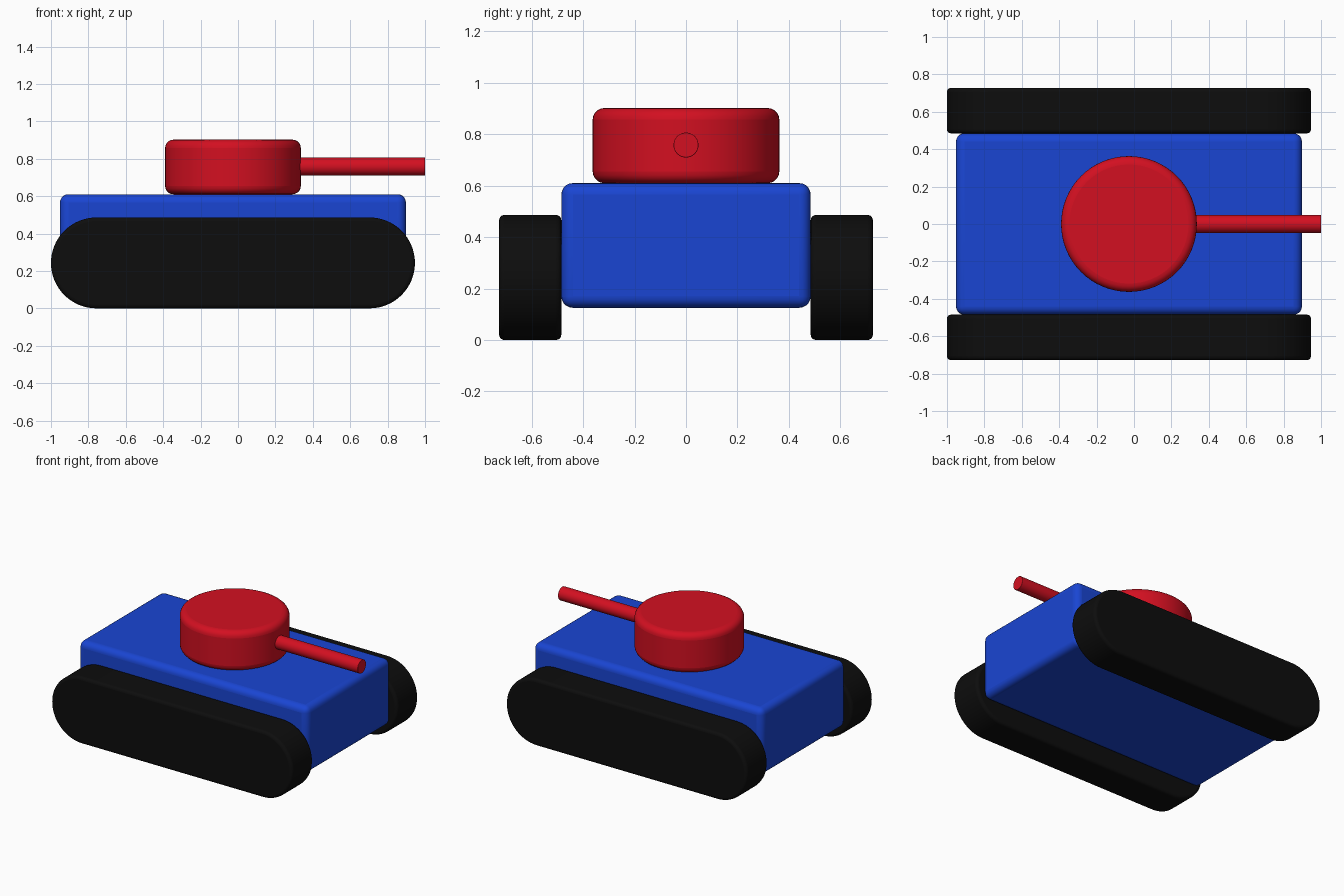
import bpy, bmesh, math
from mathutils import Matrix

if "Cube" in bpy.data.objects:
    bpy.data.objects.remove(bpy.data.objects["Cube"])

CX = -0.027  # shared centre of hull, tracks and turret along x


def material(name, color):
    m = bpy.data.materials.new(name)
    m.diffuse_color = color
    m.use_nodes = True
    m.node_tree.nodes["Principled BSDF"].inputs["Base Color"].default_value = m.diffuse_color
    return m


BLUE = material("blue", (0.01, 0.06, 0.65, 1))
RED = material("red", (0.65, 0.005, 0.015, 1))
BLACK = material("black", (0.004, 0.004, 0.004, 1))


def finish(name, bm, mat, bevel=0.0, segments=5):
    bmesh.ops.recalc_face_normals(bm, faces=bm.faces)
    mesh = bpy.data.meshes.new(name)
    bm.to_mesh(mesh)
    bm.free()
    mesh.materials.append(mat)
    ob = bpy.data.objects.new(name, mesh)
    bpy.context.collection.objects.link(ob)
    if bevel:
        b = ob.modifiers.new("Bevel", 'BEVEL')
        b.width = bevel
        b.segments = segments
        b.limit_method = 'ANGLE'
        b.angle_limit = math.radians(40)
    bpy.ops.object.select_all(action='DESELECT')
    ob.select_set(True)
    bpy.context.view_layer.objects.active = ob
    bpy.ops.object.shade_smooth_by_angle(angle=math.radians(35))
    return ob


def cylinder(name, mat, radius, depth, matrix, bevel):
    bm = bmesh.new()
    bmesh.ops.create_cone(bm, cap_ends=True, segments=64, radius1=radius,
                          radius2=radius, depth=depth, matrix=matrix)
    return finish(name, bm, mat, bevel)


# Hull: rounded box between the tracks
bm = bmesh.new()
bmesh.ops.create_cube(bm, size=1, matrix=Matrix.Translation((CX, 0, 0.3675))
                      @ Matrix.Diagonal((1.85, 0.97, 0.485, 1)))
finish("hull", bm, BLUE, 0.045)

# Turret and gun barrel
cylinder("turret", RED, 0.363, 0.292, Matrix.Translation((CX, 0, 0.756)), 0.045)
cylinder("gun_barrel", RED, 0.0485, 0.9,
         Matrix.Translation((0.55, 0, 0.758)) @ Matrix.Rotation(math.pi / 2, 4, 'Y'), 0.003)

# Tracks: stadium profile extruded along y, mirrored to the far side
R, HALF, N = 0.243, 0.973 - 0.243, 32
profile = []
for side, start in ((1, -math.pi / 2), (-1, math.pi / 2)):
    for i in range(N + 1):
        a = start + math.pi * i / N
        profile.append((CX + side * HALF + R * math.cos(a), R + R * math.sin(a)))
bm = bmesh.new()
face = bm.faces.new([bm.verts.new((x, -0.727, z)) for x, z in profile])
ext = bmesh.ops.extrude_face_region(bm, geom=[face], use_keep_orig=True)
bmesh.ops.translate(bm, vec=(0, 0.242, 0),
                    verts=[v for v in ext["geom"] if isinstance(v, bmesh.types.BMVert)])
track = finish("tracks", bm, BLACK, 0.02, 4)
mirror = track.modifiers.new("Mirror", 'MIRROR')
mirror.use_axis = (False, True, False)
mirror.use_mirror_merge = False
